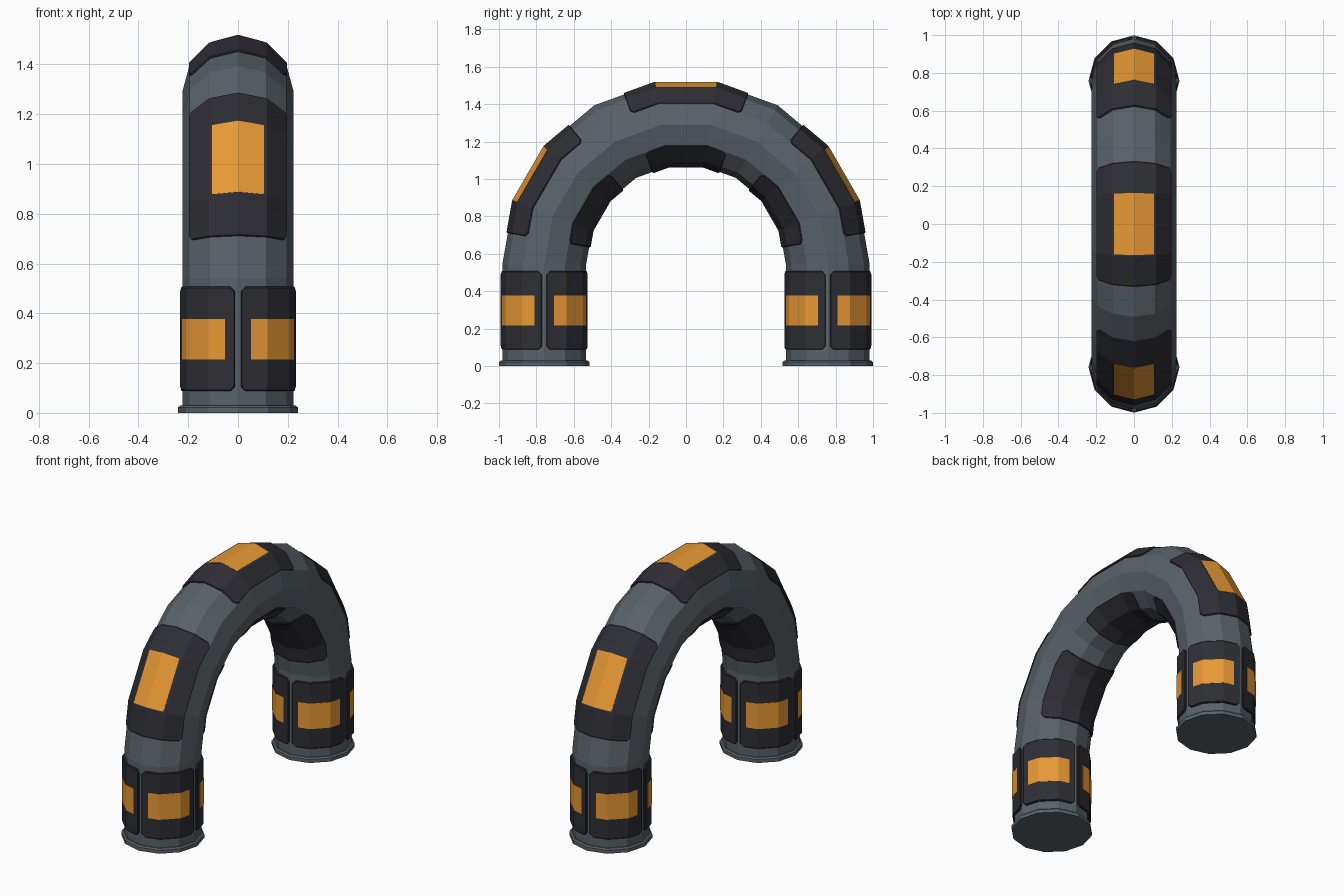
import bpy, bmesh, math

if "Cube" in bpy.data.objects:
    bpy.data.objects.remove(bpy.data.objects["Cube"])

R, TUBE, C = 0.758, 0.224, 0.543     # arch radius, tube radius, arch centre height


def material(name, rgb):
    m = bpy.data.materials.new(name)
    m.diffuse_color = (*rgb, 1)
    m.use_nodes = True
    m.node_tree.nodes["Principled BSDF"].inputs["Base Color"].default_value = m.diffuse_color
    return m


GREY = material("slate grey", (0.1, 0.122, 0.14))
DARK = material("dark panel", (0.027, 0.027, 0.035))
ORANGE = material("orange", (0.8, 0.315, 0.035))


def ngon(a, r, step=30):
    """Point on a polygon outline at angle a, in degrees (sin part, cos part)."""
    k = math.floor(a / step)
    f = a / step - k
    p, q = math.radians(k * step), math.radians((k + 1) * step)
    return (r * ((1 - f) * math.sin(p) + f * math.sin(q)),
            r * ((1 - f) * math.cos(p) + f * math.cos(q)))


def arch_point(s, a, r):
    x, out = ngon(a, r)
    up, along = ngon(s, R + out, 20)
    return (x, -along, C + up)


def leg_point(side):
    def point(z, a, r):
        x, c = ngon(a, r)
        return (x, side * R - c, z)
    return point


def finish(name, bm, mat):
    bmesh.ops.recalc_face_normals(bm, faces=bm.faces)
    me = bpy.data.meshes.new(name)
    bm.to_mesh(me)
    bm.free()
    me.materials.append(mat)
    ob = bpy.data.objects.new(name, me)
    bpy.context.collection.objects.link(ob)
    return ob


def loft(name, rings, mat):
    bm = bmesh.new()
    rows = [[bm.verts.new(p) for p in ring] for ring in rings]
    n = len(rows[0])
    for u, v in zip(rows, rows[1:]):
        for i in range(n):
            j = (i + 1) % n
            bm.faces.new((u[i], u[j], v[j], v[i]))
    bm.faces.new(rows[0])
    bm.faces.new(rows[-1])
    return finish(name, bm, mat)


def grid_line(lo, hi, cut, step):
    vals = {lo, hi, lo + cut, hi - cut}
    k = math.ceil(lo / step) * step
    while k < hi:
        if lo + cut + 0.01 < k < hi - cut - 0.01:
            vals.add(k)
        k += step
    return sorted(vals)


def plate(name, point, s0, s1, a0, a1, top, mat, cs=0, ca=0, s_step=20):
    """Thin plate hugging the facets of the tube, with optional cut corners."""
    S, A = grid_line(s0, s1, cs, s_step), grid_line(a0, a1, ca, 30)
    m, n = len(S) - 1, len(A) - 1
    corners = {(0, 0), (0, n), (m, 0), (m, n)} if cs else set()
    cells = []
    for i in range(m):
        for j in range(n):
            cell = [(i, j), (i + 1, j), (i + 1, j + 1), (i, j + 1)]
            cells.append([k for k in cell if k not in corners])
    bm = bmesh.new()
    keys = {k for c in cells for k in c}
    hi = {k: bm.verts.new(point(S[k[0]], A[k[1]], TUBE + top)) for k in keys}
    lo = {k: bm.verts.new(point(S[k[0]], A[k[1]], TUBE - 0.004)) for k in keys}
    edges = [e for c in cells for e in zip(c, c[1:] + c[:1])]
    for c in cells:
        bm.faces.new([hi[k] for k in c])
        bm.faces.new([lo[k] for k in reversed(c)])
    for p, q in edges:
        if (q, p) not in edges:
            bm.faces.new((hi[q], hi[p], lo[p], lo[q]))
    ob = finish(name, bm, mat)
    if cs:
        b = ob.modifiers.new("edge", 'BEVEL')
        b.width, b.segments = 0.004, 1
        b.limit_method, b.angle_limit = 'ANGLE', math.radians(60)


# Bent tube
angles = range(0, 360, 30)
front, back = leg_point(-1), leg_point(1)
rings = [[front(0.0, a, TUBE) for a in angles]]
rings += [[arch_point(s, a, TUBE) for a in angles] for s in range(0, 181, 20)]
rings += [[back(0.0, 180 - a, TUBE) for a in angles]]
loft("arch_tube", rings, GREY)

# Feet and the four panels around each leg
for label, pt in (("front", front), ("back", back)):
    loft(label + "_foot", [[pt(z, a, r) for a in angles] for z, r in
                           ((0, 0.241), (0.022, 0.241), (0.03, 0.232), (0.03, 0.2))], GREY)
    for i in range(4):
        mid = 45 + 90 * i
        plate(f"{label}_leg_panel_{i}", pt, 0.087, 0.507, mid - 42, mid + 42,
              0.013, DARK, 0.02, 5)
        plate(f"{label}_leg_light_{i}", pt, 0.215, 0.378, mid - 32, mid + 32,
              0.0145, ORANGE)

# Outer and inner panels along the arch
for label, s in (("front", 30), ("top", 90), ("back", 150)):
    plate(label + "_outer_panel", arch_point, s - 20, s + 20, -60, 60, 0.008, DARK, 1.2, 5)
    plate(label + "_outer_light", arch_point, s - 9.6, s + 9.6, -27, 27, 0.0095, ORANGE)
    plate(label + "_inner_panel", arch_point, s - 20, s + 20, 120, 240, 0.008, DARK, 2, 5)
